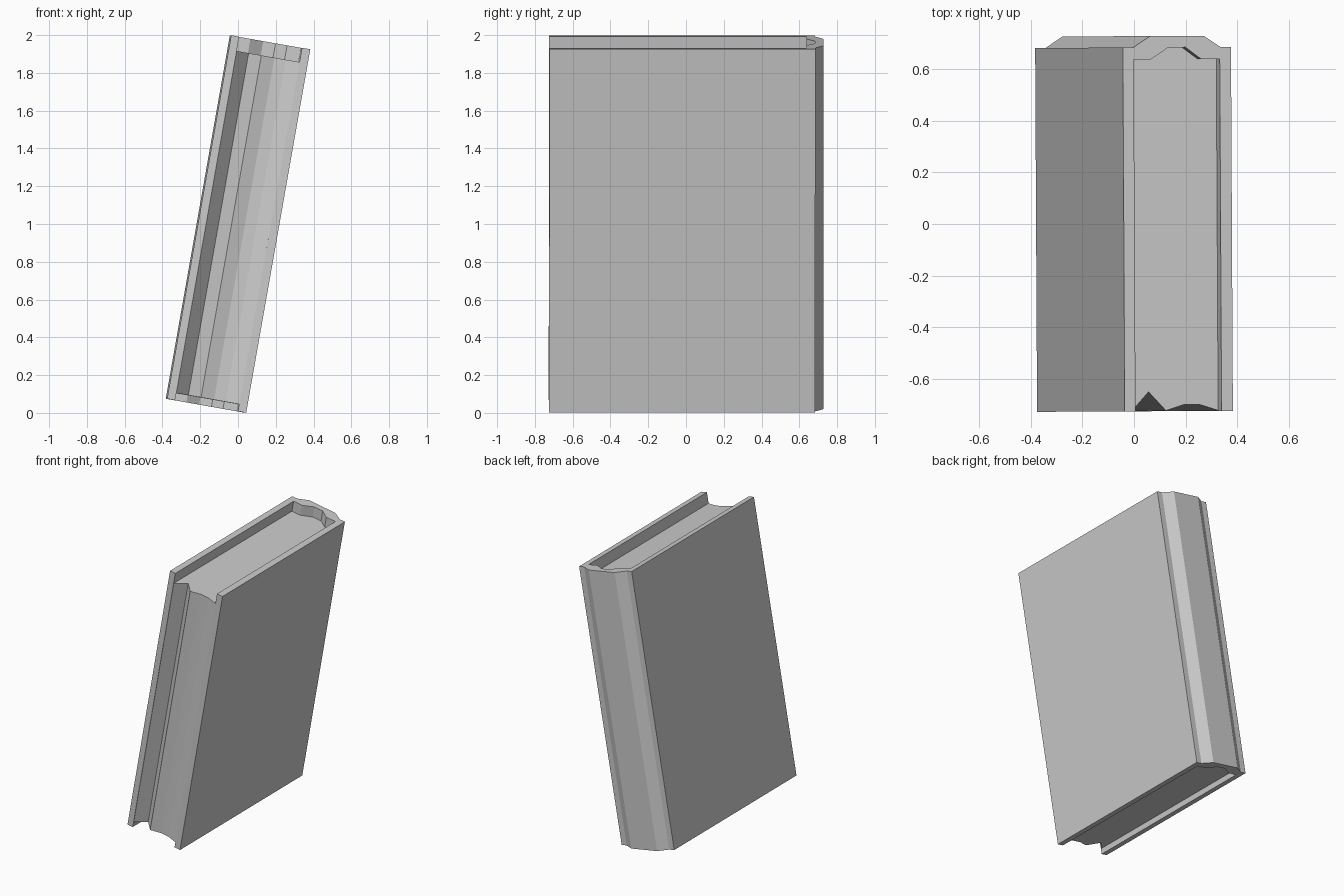
import bpy, bmesh, math

if "Cube" in bpy.data.objects:
    bpy.data.objects.remove(bpy.data.objects["Cube"])

TILT, YAW = math.radians(10), math.radians(0.3)   # book leans toward +x
H = 0.977                                         # half height
W = 0.2125                                        # half thickness of the book
FRONT, BACK = -0.725, 0.727


def prism(name, outline, z0, z1):
    """Extrude a plan outline between two heights, then lean it."""
    bm = bmesh.new()
    face = bm.faces.new([bm.verts.new((x, y, z0)) for x, y in outline])
    ext = bmesh.ops.extrude_face_region(bm, geom=[face])
    for v in ext["geom"]:
        if isinstance(v, bmesh.types.BMVert):
            v.co.z = z1
    bmesh.ops.recalc_face_normals(bm, faces=bm.faces)
    mesh = bpy.data.meshes.new(name)
    bm.to_mesh(mesh)
    bm.free()
    obj = bpy.data.objects.new(name, mesh)
    bpy.context.collection.objects.link(obj)
    obj.location = (0, 0, 1)
    obj.rotation_euler = (0, TILT, YAW)
    return obj


# Faceted outside of the spine, and the hollow behind it
spine = [(W, 0.683), (0.172, 0.683), (0.105, BACK),
         (-0.105, BACK), (-0.172, 0.683), (-W, 0.683)]
hollow = [(-0.17, 0.637), (-0.102, 0.637), (-0.033, 0.683),
          (0.033, 0.683), (0.095, 0.637), (0.168, 0.637)]

# Cover: two boards joined by the spine
prism("cover", spine + [(-W, FRONT), (-0.17, FRONT)] + hollow
      + [(0.168, FRONT), (W, FRONT)], -H, H)

# Pages: recessed block with a notch and a shallow concave fore-edge
fore_edge = [(0.168, -0.723), (0.095, -0.700), (0.033, -0.700),
             (-0.037, -0.723), (-0.105, -0.650), (-0.17, -0.723)]
prism("pages", hollow + fore_edge, -H + 0.038, H - 0.077)
